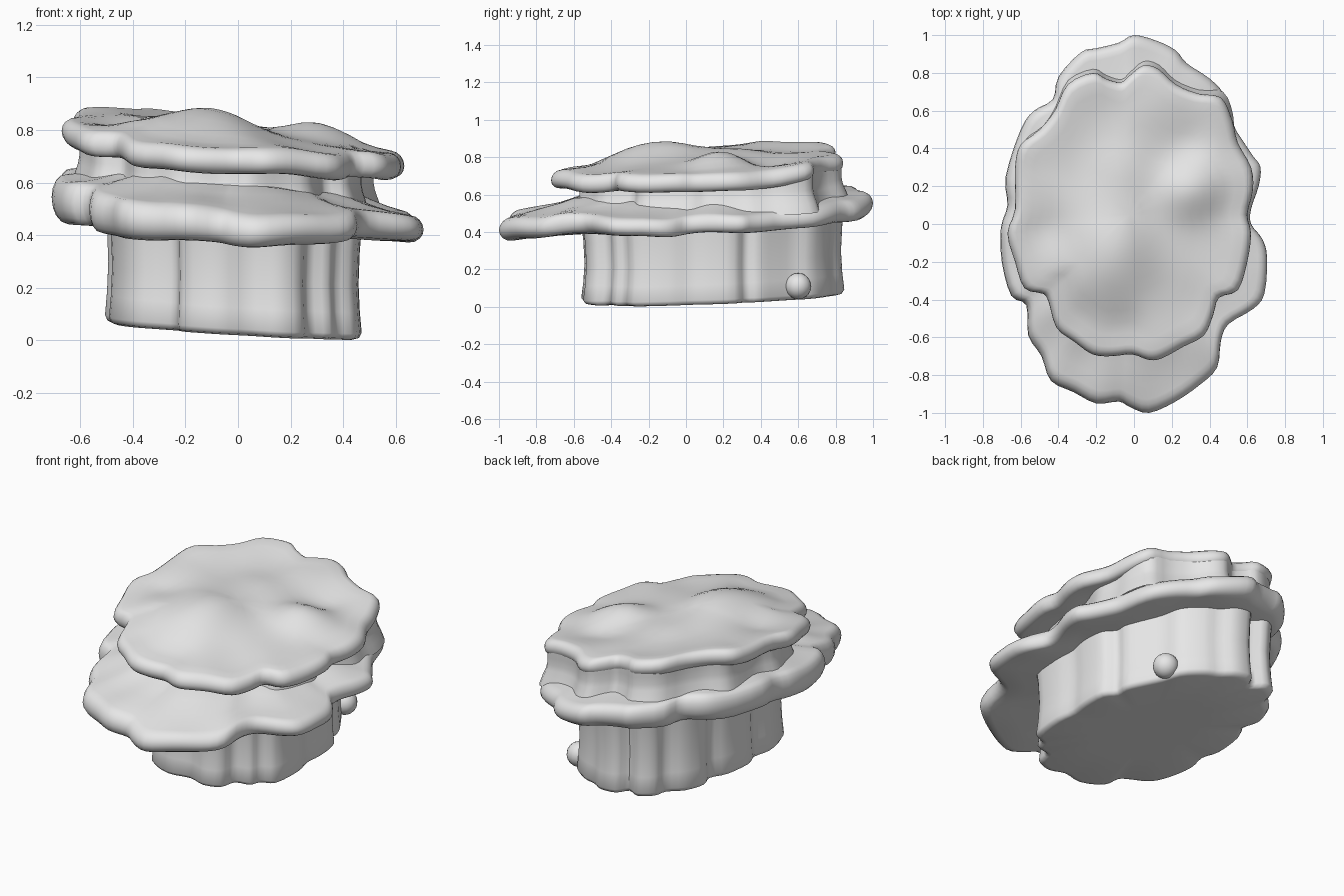
import bpy, bmesh, math
from mathutils import Vector, noise

if "Cube" in bpy.data.objects:
    bpy.data.objects.remove(bpy.data.objects["Cube"])

grey = bpy.data.materials.new("plain grey")
grey.diffuse_color = (0.8, 0.8, 0.8, 1)
grey.use_nodes = True
grey.node_tree.nodes["Principled BSDF"].inputs["Base Color"].default_value = grey.diffuse_color


def smooth_outline(pts, steps=3):
    """Closed Catmull-Rom curve through the points, counter-clockwise."""
    p = [Vector(q) for q in pts]
    if sum(a.x * b.y - b.x * a.y for a, b in zip(p, p[1:] + p[:1])) < 0:
        p.reverse()
    out = []
    for i in range(len(p)):
        a, b, c, d = (p[(i + k) % len(p)] for k in (-1, 0, 1, 2))
        for s in range(steps):
            t = s / steps
            out.append(0.5 * (2 * b + (c - a) * t + (2 * a - 5 * b + 4 * c - d) * t ** 2
                              + (3 * b - a - 3 * c + d) * t ** 3))
    return out


def finish(name, bm):
    mesh = bpy.data.meshes.new(name)
    bm.to_mesh(mesh)
    bm.free()
    mesh.materials.append(grey)
    obj = bpy.data.objects.new(name, mesh)
    bpy.context.collection.objects.link(obj)
    bpy.ops.object.select_all(action='DESELECT')
    obj.select_set(True)
    bpy.context.view_layer.objects.active = obj
    bpy.ops.object.shade_smooth_by_angle(angle=math.radians(60))
    return obj


def loft(name, outline, centre, rings, height, close_bottom=False, close_top=False):
    """Stack scaled copies of the outline; height(x, y, level) gives z."""
    bm = bmesh.new()
    c = Vector(centre)
    loops = []
    for scale, level in rings:
        loop = []
        for p in outline:
            q = c + (p - c) * scale
            loop.append(bm.verts.new((q.x, q.y, height(q.x, q.y, level))))
        loops.append(loop)
    n = len(outline)
    for lo, hi in zip(loops, loops[1:]):
        for i in range(n):
            j = (i + 1) % n
            bm.faces.new((lo[i], lo[j], hi[j], hi[i]))
    # close the visible ends with fans
    for loop, level, wanted, flip in ((loops[0], rings[0][1], close_bottom, True),
                                      (loops[-1], rings[-1][1], close_top, False)):
        if wanted:
            mid = bm.verts.new((c.x, c.y, height(c.x, c.y, level)))
            for i in range(n):
                a, b = loop[i], loop[(i + 1) % n]
                bm.faces.new((b, a, mid) if flip else (a, b, mid))
    return finish(name, bm)


def rim(width, thick):
    """Rounded edge from underside to top."""
    return [(1 - width + width * math.cos(a), thick * math.sin(a))
            for a in (math.pi * k / 8 for k in range(-4, 5))]


def lumps(x, y, size, seed):
    return size * noise.noise(Vector((x * 3.5, y * 3.5, seed)))


def bump(x, y, cx, cy, r, h):
    return h * math.exp(-((x - cx) ** 2 + (y - cy) ** 2) / r ** 2)


# wavy outlines
cap_line = smooth_outline([
    (0.05, 0.84), (0.13, 0.82), (0.22, 0.74), (0.34, 0.69), (0.46, 0.67), (0.52, 0.55),
    (0.55, 0.43), (0.62, 0.3), (0.63, 0.18), (0.60, 0.05), (0.62, -0.05), (0.6, -0.2),
    (0.55, -0.35), (0.45, -0.39), (0.42, -0.48), (0.37, -0.59), (0.26, -0.65),
    (0.15, -0.71), (0.08, -0.72), (-0.01, -0.69), (-0.12, -0.7), (-0.22, -0.69),
    (-0.32, -0.62), (-0.41, -0.55), (-0.45, -0.42), (-0.48, -0.37), (-0.58, -0.34),
    (-0.63, -0.2), (-0.67, -0.05), (-0.63, 0.08), (-0.63, 0.3), (-0.6, 0.42),
    (-0.5, 0.5), (-0.42, 0.6), (-0.35, 0.74), (-0.22, 0.8), (-0.15, 0.77),
    (-0.07, 0.75), (-0.02, 0.79)])
brim_line = smooth_outline([
    (0, 1), (0.12, 0.97), (0.22, 0.92), (0.28, 0.85), (0.4, 0.77), (0.48, 0.68),
    (0.53, 0.52), (0.57, 0.45), (0.63, 0.36), (0.67, 0.3), (0.66, 0.2), (0.62, 0.08),
    (0.62, 0), (0.68, -0.08), (0.705, -0.18), (0.69, -0.37), (0.63, -0.45), (0.5, -0.53),
    (0.46, -0.62), (0.44, -0.76), (0.35, -0.85), (0.22, -0.94), (0.08, -1.0),
    (-0.02, -0.97), (-0.08, -0.94), (-0.2, -0.95), (-0.32, -0.89), (-0.44, -0.83),
    (-0.49, -0.7), (-0.56, -0.59), (-0.57, -0.43), (-0.65, -0.38), (-0.7, -0.2),
    (-0.705, -0.02), (-0.67, 0.1), (-0.68, 0.25), (-0.6, 0.5), (-0.53, 0.6),
    (-0.43, 0.66), (-0.4, 0.78), (-0.28, 0.91), (-0.2, 0.93), (-0.08, 0.96)])
base_line = smooth_outline([
    (-0.46, -0.24), (-0.4, -0.34), (-0.28, -0.39), (-0.235, -0.42), (-0.21, -0.51),
    (-0.08, -0.56), (0.05, -0.53), (0.15, -0.55), (0.24, -0.51), (0.27, -0.42),
    (0.35, -0.39), (0.38, -0.33), (0.45, -0.28), (0.47, -0.1), (0.45, 0.02),
    (0.46, 0.12), (0.45, 0.26), (0.39, 0.32), (0.39, 0.39), (0.34, 0.48), (0.28, 0.58),
    (0.24, 0.68), (0.14, 0.76), (0.06, 0.79), (-0.02, 0.84), (-0.12, 0.84),
    (-0.17, 0.78), (-0.25, 0.82), (-0.33, 0.77), (-0.35, 0.69), (-0.43, 0.62),
    (-0.47, 0.5), (-0.44, 0.4), (-0.49, 0.3), (-0.505, 0.12), (-0.47, 0.02), (-0.49, -0.1)])


def brim_plane(x, y):
    return 0.49 - 0.09 * x + 0.06 * y - 0.05 * x * y


def cap_plane(x, y):
    return 0.725 - 0.11 * x + 0.07 * y - (0.06 if y > 0 else 0.09) * x * y


def base_z(x, y, level):
    low = 0.035 - 0.06 * x + 0.03 * y
    return low + level * (brim_plane(x, y) - 0.02 - low)


def brim_z(x, y, level):
    z = brim_plane(x, y) + level * (1 - 0.4 * x) + lumps(x, y, 0.02, 2)
    return z + bump(x, y, 0.48, -0.62, 0.16, 0.03) - bump(x, y, 0.1, -0.95, 0.2, 0.01)


def cap_z(x, y, level):
    z = cap_plane(x, y) + min(level, 0.05) + lumps(x, y, 0.02, 7)
    if level > 0.05:  # uneven dome on the top side
        z += (level - 0.05) / 0.05 * (
            bump(x, y, -0.12, -0.16, 0.27, 0.11) + bump(x, y, 0.29, 0.18, 0.16, 0.075)
            + bump(x, y, -0.04, 0.33, 0.2, 0.03) - bump(x, y, -0.45, -0.03, 0.12, 0.02)
            - bump(x, y, 0.27, 0.4, 0.12, 0.025))
    return z


def neck_z(x, y, level):
    low = brim_plane(x, y) + 0.03
    return low + level * (cap_plane(x, y) - low)


def neck_point(p):
    """Tucked in at the front and right, nearly flush with the cap at the back."""
    t = min(1, max(0, (p.y - 0.1) / 0.55))
    t = t * t * (3 - 2 * t)
    s, pivot = 0.83 + 0.13 * t, -0.27 * (1 - t)
    return Vector((pivot + (p.x - pivot) * s, 0.55 + (p.y - 0.55) * (0.88 + 0.09 * t)))


# fluted base
loft("fluted_base", base_line, (-0.015, 0.14),
     [(0.5, 0), (0.94, 0), (0.98, 0.015), (1, 0.06), (0.985, 0.25), (0.975, 0.5),
      (0.985, 0.8), (1, 1)], base_z, close_bottom=True)

# small knob low on the back right of the base
knob = bmesh.new()
bmesh.ops.create_uvsphere(knob, u_segments=16, v_segments=10, radius=0.07)
bmesh.ops.translate(knob, verts=knob.verts, vec=(0.28, 0.6, 0.11))
finish("base_knob", knob)

# lower brim, rising towards the neck
loft("lower_brim", brim_line, (0, 0.03),
     [(0.5, -0.06), (0.8, -0.065)] + rim(0.07, 0.066)
     + [(0.86, 0.075), (0.78, 0.09), (0.68, 0.11), (0.61, 0.13), (0.52, 0.14)], brim_z)

# neck between brim and cap
loft("neck", [neck_point(p) for p in cap_line], (-0.05, 0.1),
     [(1.06, 0), (1.035, 0.25), (1.01, 0.45), (1, 0.6), (1, 0.8), (1.0, 1)], neck_z)

# upper cap with a bumpy dome
loft("upper_cap", cap_line, (-0.02, 0.05),
     [(0.62, -0.04), (0.8, -0.045)] + rim(0.07, 0.05)
     + [(1 - 0.07 - 0.083 * k, 0.05 + 0.05 * min(1, k / 3)) for k in range(1, 11)],
     cap_z, close_top=True)
